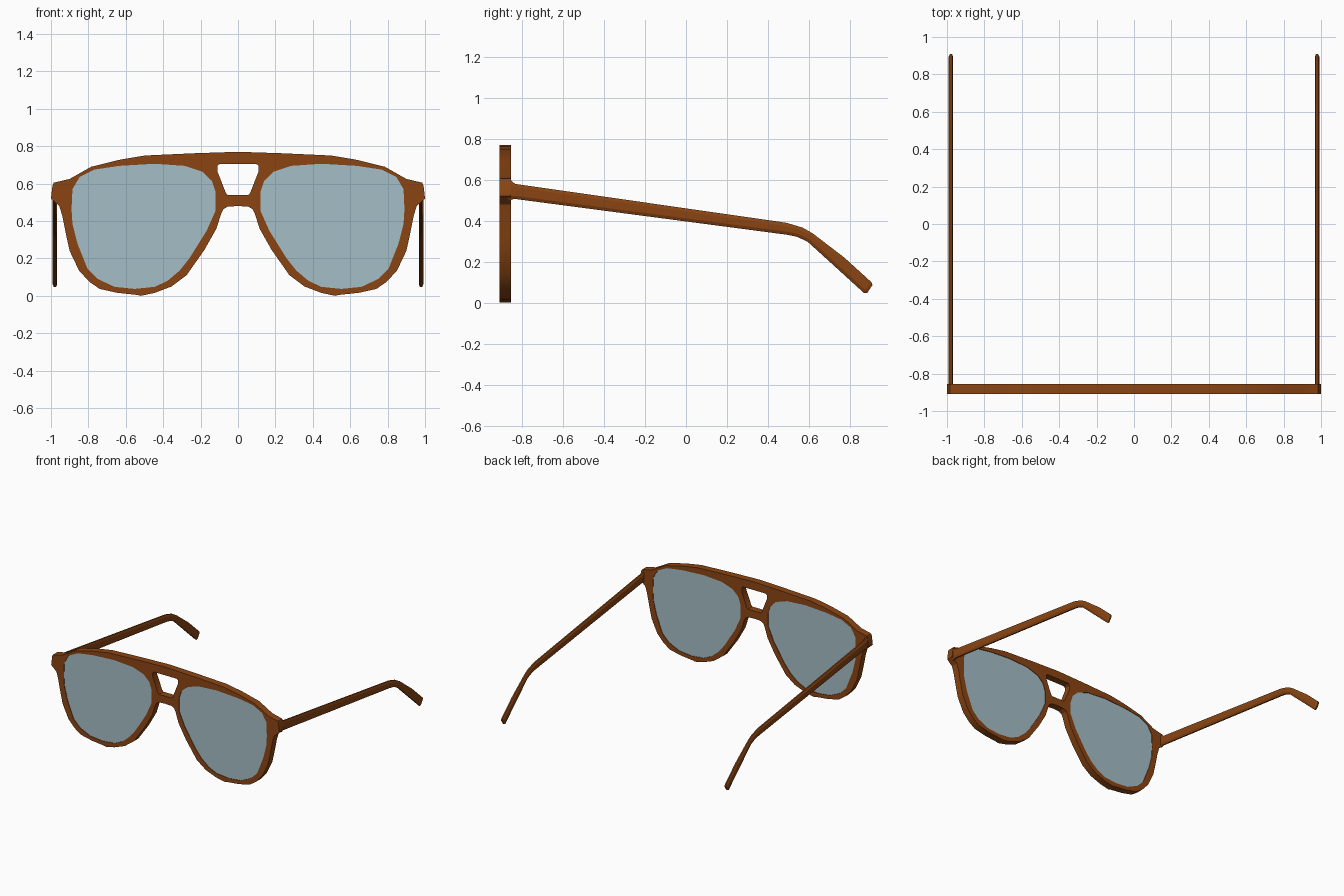
import bpy
import bmesh
from math import radians

default_cube = bpy.data.objects.get("Cube")
if default_cube:
    bpy.data.objects.remove(default_cube, do_unlink=True)


def make_material(name, colour):
    material = bpy.data.materials.new(name)
    material.use_nodes = True
    material.diffuse_color = (*colour, 1)
    shader = next(n for n in material.node_tree.nodes if n.type == 'BSDF_PRINCIPLED')
    shader.inputs["Base Color"].default_value = (*colour, 1)
    return material


def mirrored(points):
    return [(-x, z) for x, z in reversed(points)]


def symmetric(half):
    """Close a half outline whose first and last points lie on the centre line."""
    return half + mirrored(half[1:-1])


def plate(name, outlines, half_depth, location, rotation, material, chamfer=0.0, squash=1.0):
    """Filled flat outlines (inner ones become holes), extruded to a solid."""
    curve = bpy.data.curves.new(name + "_outline", 'CURVE')
    curve.dimensions = '2D'
    curve.fill_mode = 'BOTH'
    curve.extrude = half_depth
    for points in outlines:
        spline = curve.splines.new('POLY')
        spline.points.add(len(points) - 1)
        for target, (u, v) in zip(spline.points, points):
            target.co = (u, v, 0, 1)
        spline.use_cyclic_u = True
    obj = bpy.data.objects.new(name, curve)
    bpy.context.collection.objects.link(obj)
    bpy.ops.object.select_all(action='DESELECT')
    obj.select_set(True)
    bpy.context.view_layer.objects.active = obj
    bpy.ops.object.convert(target='MESH')
    obj = bpy.context.object
    obj.name = name

    # Weld the caps to the walls and tidy flat areas
    bm = bmesh.new()
    bm.from_mesh(obj.data)
    bmesh.ops.remove_doubles(bm, verts=bm.verts, dist=0.0001)
    if chamfer:
        bmesh.ops.dissolve_limit(bm, angle_limit=radians(1), verts=bm.verts, edges=bm.edges)
    bmesh.ops.recalc_face_normals(bm, faces=bm.faces)
    bm.to_mesh(obj.data)
    bm.free()

    obj.location = location
    obj.rotation_euler = [radians(a) for a in rotation]
    obj.scale.z = squash
    obj.data.materials.clear()
    obj.data.materials.append(material)
    if chamfer:
        bevel = obj.modifiers.new("chamfer", 'BEVEL')
        bevel.width = chamfer
        bevel.segments = 1
        bevel.limit_method = 'ANGLE'
        bevel.angle_limit = radians(60)
    bpy.ops.object.shade_smooth_by_angle(angle=radians(25))
    return obj


brown = make_material("warm brown", (0.258, 0.060, 0.0065))
tint = make_material("pale blue grey glass", (0.376, 0.515, 0.565))

# Outer edge of the front, from top centre round one side to the bridge
rim = symmetric([
    (0, .77), (.24, .762), (.5, .75), (.635, .727), (.785, .69), (.9, .625),
    (.985, .605), (.992, .59), (1, .52), (.955, .48), (.94, .43), (.92, .33),
    (.9, .24), (.85, .135), (.795, .075), (.74, .037), (.645, .016), (.54, .005),
    (.52, 0), (.445, .016), (.355, .05), (.275, .11), (.18, .245), (.115, .36),
    (.09, .44), (.078, .463), (.055, .477), (0, .48)])

# Keyhole opening above the nose
bridge_hole = symmetric([
    (0, .705), (.098, .705), (.11, .695), (.11, .665),
    (.065, .55), (.055, .54), (0, .54)])

# Lens edge, clockwise from the outer side
lens = [
    (.89, .465), (.885, .57), (.847, .635), (.767, .675), (.634, .695), (.446, .706),
    (.286, .695), (.19, .663), (.14, .615), (.12, .555), (.12, .455), (.168, .347),
    (.26, .2), (.313, .134), (.377, .08), (.446, .048), (.553, .037), (.66, .048),
    (.75, .09), (.805, .145), (.858, .278), (.885, .385)]

# Side profile of a temple arm: flared hinge, straight run, curved ear tip
arm = [
    (-.88, .605), (-.858, .6), (-.835, .58), (.49, .39), (.57, .366), (.62, .337),
    (.773, .22), (.905, .1), (.91, .085), (.885, .048), (.87, .046),
    (.75, .156), (.593, .298), (.54, .322), (.49, .332), (-.84, .507),
    (-.858, .5), (-.88, .5)]

FRONT_Y = -.8825
plate("front_frame", [rim, bridge_hole, lens, mirrored(lens)], .0275,
      (0, FRONT_Y, 0), (90, 0, 0), brown)

for side, sign, edge in (("left", 1, lens), ("right", -1, mirrored(lens))):
    plate(side + "_lens", [edge], .0235, (0, FRONT_Y, 0), (90, 0, 0), tint)
    # Arms are chamfered at double width, then squashed for tall narrow edges
    plate(side + "_temple_arm", [arm], .025, (sign * .979, 0, 0), (90, 0, 90),
          brown, chamfer=.016, squash=.5)
